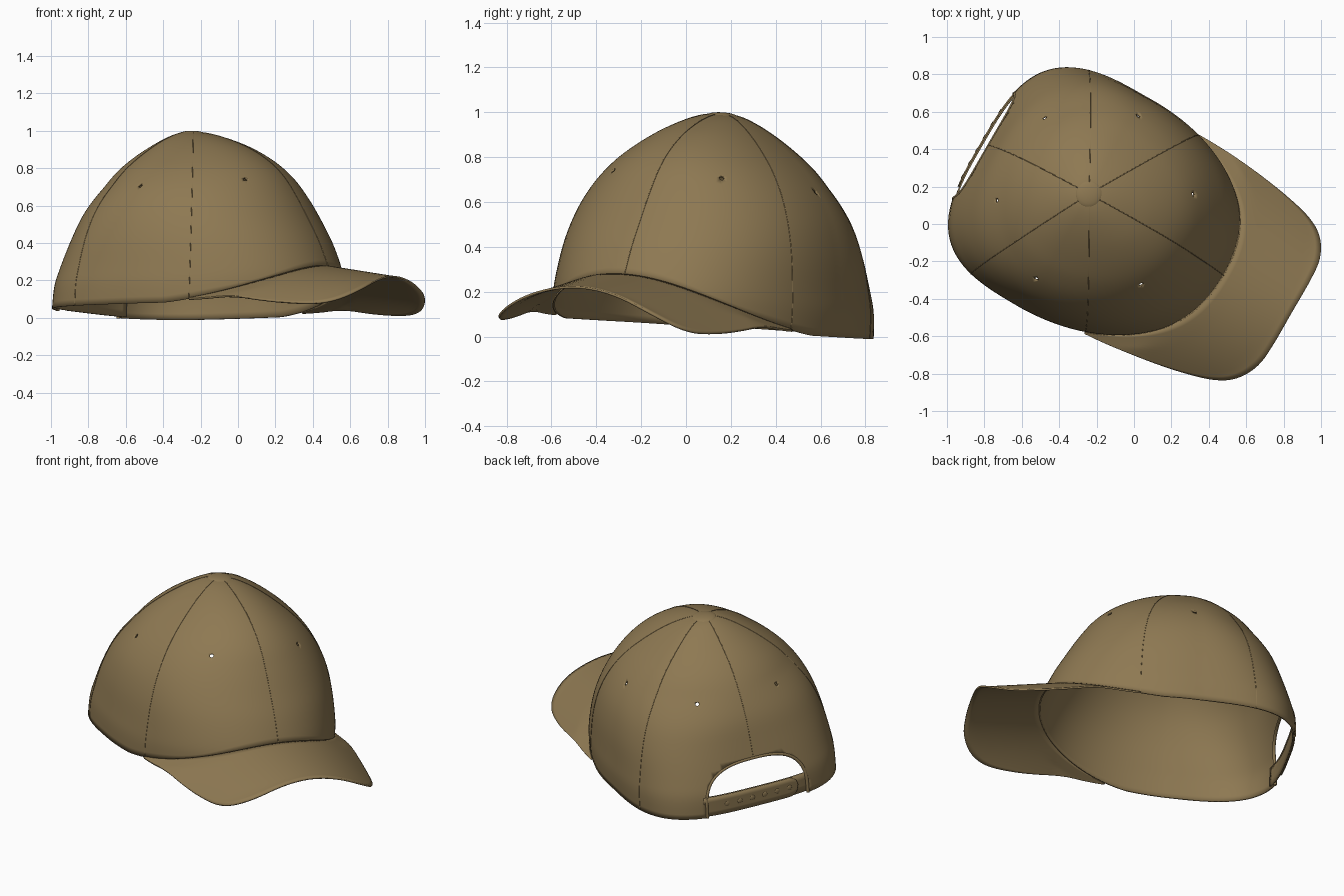
import bpy, bmesh, math
from mathutils import Vector, Matrix

if "Cube" in bpy.data.objects:
    bpy.data.objects.remove(bpy.data.objects["Cube"])

mat = bpy.data.materials.new("tan_cloth")
mat.diffuse_color = (0.27, 0.19, 0.085, 1)
mat.use_nodes = True
mat.node_tree.nodes["Principled BSDF"].inputs["Base Color"].default_value = mat.diffuse_color

# Cap is built facing +x, then turned and slightly rolled into place
ROT = Matrix.Rotation(math.radians(-30), 4, 'Z') @ Matrix.Rotation(math.radians(-3.5), 4, 'X')
M = Matrix.Translation(Vector((-0.24, 0.16, 1.0)) - ROT @ Vector((0, 0, 0.965))) @ ROT

# Crown profile: height, front reach, back reach, half width
PROFILE = [(-.03, .855, .64, .65), (.1, .86, .64, .657), (.2, .855, .62, .65),
           (.36, .79, .575, .632), (.5, .71, .53, .594), (.62, .635, .465, .53),
           (.72, .56, .395, .445), (.8, .47, .315, .35), (.87, .35, .22, .25),
           (.92, .22, .14, .16), (.95, .1, .075, .08), (.96, .0001, .0001, .0001)]
# Half outline of the brim, centre to side
BRIM = [(1.255, 0), (1.255, .2), (1.24, .33), (1.18, .435), (1.08, .5),
        (.92, .545), (.72, .58), (.5, .605), (.353, .613)]


def spline(pts, s):
    """Smooth interpolation of a point list, s from 0 to 1."""
    n = len(pts) - 1
    i = min(int(s * n), n - 1)
    t = s * n - i
    p = [pts[max(0, min(n, i + k))] for k in (-1, 0, 1, 2)]
    return [b + .5 * t * (c - a + t * (2*a - 5*b + 4*c - d + t * (3*(b - c) + d - a)))
            for a, b, c, d in zip(*p)]


def find_s(z):
    lo, hi = 0.0, 1.0
    for _ in range(30):
        m = (lo + hi) / 2
        if spline(PROFILE, m)[0] < z:
            lo = m
        else:
            hi = m
    return lo


def back_power(z):
    return max(2.0, 3.3 - 2 * z)


def crown_point(a, s):
    z, f, b, w = spline(PROFILE, s)
    c, d = math.cos(a), math.sin(a)
    e, n = (f, 2.1) if c > 0 else (b, back_power(z))
    r = ((abs(c) / e) ** n + (abs(d) / w) ** n) ** (-1 / n)
    return Vector((r * c, r * d, z))


def rim_s(a):
    """Lower edge of the crown arches up where the brim joins."""
    v = crown_point(a, .09).y
    low = -.02 + .02 * (1 + math.cos(a))
    return find_s(max(low, .24 - .57 * v * v) if math.cos(a) > 0 else low)


def back_point(v, z, off=0.0):
    """Point on the back of the crown at side position v and height z."""
    _, _, b, w = spline(PROFILE, find_s(z))
    n = back_power(z)
    return Vector((-b * (1 - (abs(v) / w) ** n) ** (1 / n) - off, v, z))


def skew(p):
    """The front of the cap is pulled slightly to one side."""
    return Vector((p.x, p.y + .033 * max(0, p.x), p.z))


def add(name, bm, thick=0.0, offset=-1):
    bmesh.ops.remove_doubles(bm, verts=bm.verts, dist=.0005)
    bmesh.ops.recalc_face_normals(bm, faces=bm.faces)
    for v in bm.verts:
        v.co = skew(v.co)
    me = bpy.data.meshes.new(name)
    bm.to_mesh(me)
    bm.free()
    ob = bpy.data.objects.new(name, me)
    bpy.context.collection.objects.link(ob)
    ob.matrix_world = M
    me.materials.append(mat)
    if thick:
        mod = ob.modifiers.new("thickness", 'SOLIDIFY')
        mod.thickness, mod.offset = thick, offset
    bpy.ops.object.select_all(action='DESELECT')
    bpy.context.view_layer.objects.active = ob
    ob.select_set(True)
    bpy.ops.object.shade_smooth_by_angle(angle=math.radians(40))
    return ob


def grid(fn, nu, nv):
    bm = bmesh.new()
    vs = [[bm.verts.new(fn(i / nu, j / nv)) for j in range(nv + 1)] for i in range(nu + 1)]
    for i in range(nu):
        for j in range(nv):
            bm.faces.new((vs[i][j], vs[i+1][j], vs[i+1][j+1], vs[i][j+1]))
    return bm


def tube(name, pts, radius):
    cu = bpy.data.curves.new(name, 'CURVE')
    cu.dimensions, cu.bevel_depth, cu.bevel_resolution = '3D', radius, 2
    sp = cu.splines.new('POLY')
    sp.points.add(len(pts) - 1)
    for q, p in zip(sp.points, pts):
        q.co = (*skew(p), 1)
    cu.materials.append(mat)
    ob = bpy.data.objects.new(name, cu)
    bpy.context.collection.objects.link(ob)
    ob.matrix_world = M


# Crown shell
def crown_fn(i, j):
    a = i * math.tau
    s0 = rim_s(a)
    return crown_point(a, s0 + (1 - s0) * j)


crown = add("crown", grid(crown_fn, 144, 44), .01)

# Cutters: back opening and six eyelet holes
arch = [(-.325, -.2)] + [
    (-.325 * math.copysign(abs(math.cos(t)) ** .75, math.cos(t)), .02 + .26 * abs(math.sin(t)) ** .75)
    for t in [math.pi * k / 32 for k in range(33)]] + [(.325, -.2)]
bm = bmesh.new()
face = bm.faces.new([bm.verts.new((-1, v, z)) for v, z in arch])
ext = bmesh.ops.extrude_face_region(bm, geom=[face])
bmesh.ops.translate(bm, vec=(.75, 0, 0), verts=[g for g in ext['geom'] if isinstance(g, bmesh.types.BMVert)])
for k, z in enumerate((.69, .64, .62, .62, .64, .69)):
    a = math.radians((30, 88, 148, 212, 268, 330)[k])
    out = Vector((math.cos(a), math.sin(a), .8))
    bmesh.ops.create_cone(bm, cap_ends=True, segments=12, radius1=.011, radius2=.011, depth=.12,
                          matrix=Matrix.Translation(crown_point(a, find_s(z)))
                          @ out.to_track_quat('Z', 'Y').to_matrix().to_4x4())
cutter = add("cutter", bm)
cutter.hide_render = True
cutter.hide_set(True)
cut = crown.modifiers.new("holes", 'BOOLEAN')
cut.object, cut.operation, cut.solver = cutter, 'DIFFERENCE', 'EXACT'

# Raised binding around the back opening
edge = [(-.325, -.02)] + arch[1:-1] + [(.325, -.02)]
tube("opening_binding", [back_point(v, z, -.006) for v, z in edge], .01)

# Panel seams, fine ridges from button to rim
for k in range(6):
    a = math.radians((0, 60, 118, 180, 242, 300)[k])
    s0 = find_s(.29) if k == 3 else rim_s(a)
    tube(f"seam_{k}", [crown_point(a, s0 + (.985 - s0) * j / 40) for j in range(41)], .002)

# Button on top
bm = bmesh.new()
bmesh.ops.create_uvsphere(bm, u_segments=24, v_segments=12, radius=1,
                          matrix=Matrix.Translation((0, 0, .945)) @ Matrix.Diagonal((.075, .075, .02, 1)))
add("top_button", bm)

# Curved brim, following the crown's front edge
outline = [(u, -v) for u, v in BRIM[:0:-1]] + BRIM


def brim_fn(i, j):
    a = math.radians(-60 + 120 * i)
    inner = crown_point(a, rim_s(a))
    u, v = spline(outline, i)
    p = inner.lerp(Vector((u, v, inner.z)), j)
    d = (p - inner).length
    t, near = min(1, d / .4), min(1, d / .1)
    droop = .57 + near * (-.06 + .4 * max(0, p.x - .65))
    p.z = .24 - .055 * t - droop * p.y ** 2
    return p


add("brim", grid(brim_fn, 72, 14), .01, 0)


# Adjuster strap: under layer, over layer with rounded end, and studs
def strap_point(v, z, off):
    p = back_point(v, .04, off)
    p.z = z
    return p


add("strap_under", grid(lambda i, j: strap_point(-.37 + .74 * i, -.01 + .12 * j, -.014), 24, 3), .008, 0)


def over_fn(i, j):
    w = .06 * math.sqrt(max(0, 1 - max(0, (.06 - .6 * i) / .06) ** 2))
    return strap_point(-.26 + .6 * i, .05 + w * (2 * j - 1), -.006)


add("strap_over", grid(over_fn, 60, 4), .008, 0)
bm = bmesh.new()
for k in range(6):
    bmesh.ops.create_uvsphere(bm, u_segments=16, v_segments=8, radius=1,
                              matrix=Matrix.Translation(strap_point(-.2 + .08 * k, .05, -.003))
                              @ Matrix.Diagonal((.004, .016, .016, 1)))
add("strap_studs", bm)
